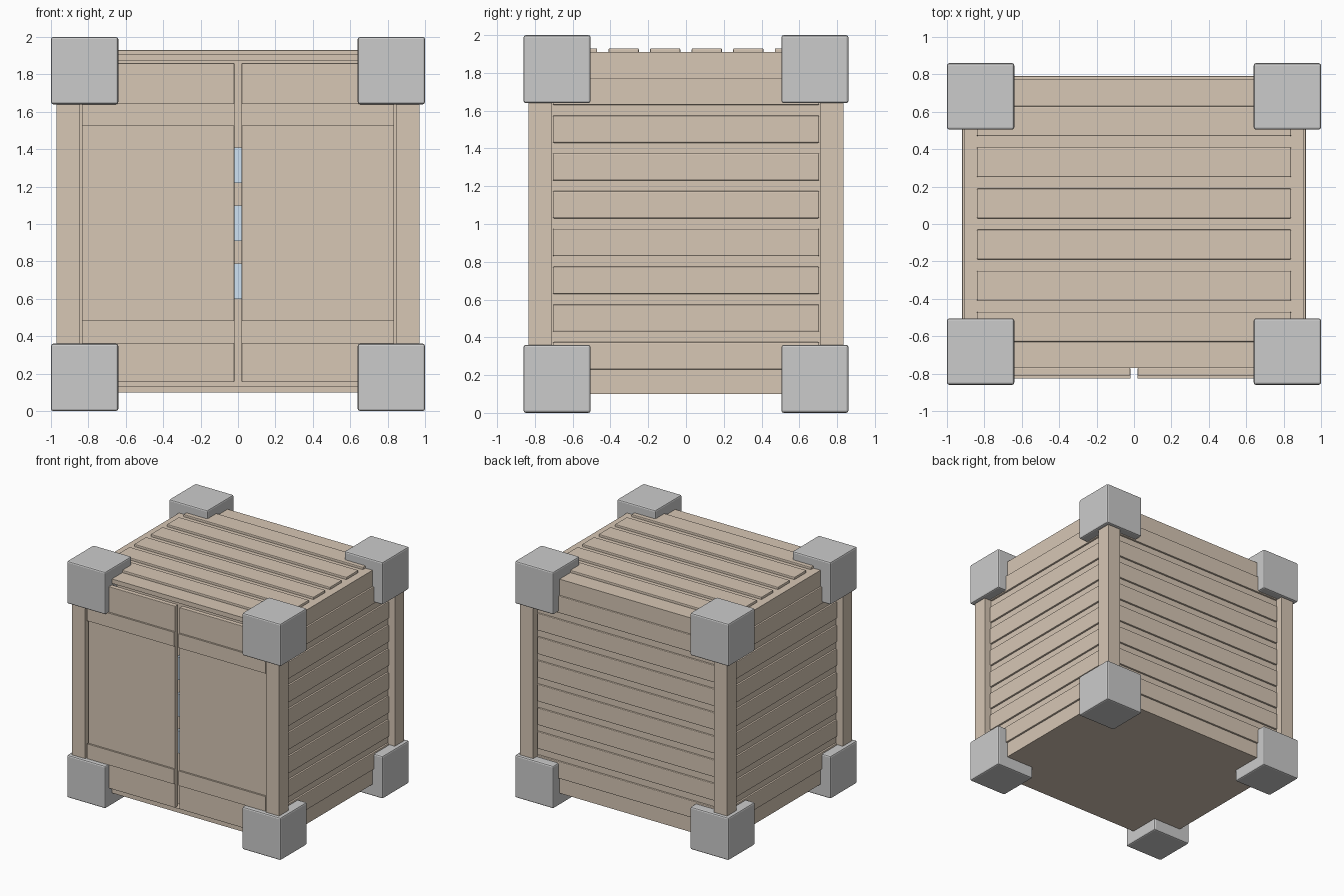
import bpy

if "Cube" in bpy.data.objects:
    bpy.data.objects.remove(bpy.data.objects["Cube"])

wood = bpy.data.materials.new("wood")
wood.diffuse_color = (0.68, 0.57, 0.46, 1)
wood.use_nodes = True
wood.node_tree.nodes["Principled BSDF"].inputs["Base Color"].default_value = wood.diffuse_color
pale = bpy.data.materials.new("pale_blue")
pale.diffuse_color = (0.62, 0.76, 0.9, 1)
pale.use_nodes = True
pale.node_tree.nodes["Principled BSDF"].inputs["Base Color"].default_value = pale.diffuse_color


def box(name, x, y, z, mat=None, bevel=0.0):
    """Box from (min, max) ranges, with optional small bevel."""
    (x0, x1), (y0, y1), (z0, z1) = x, y, z
    bpy.ops.mesh.primitive_cube_add(
        size=1, location=((x0 + x1) / 2, (y0 + y1) / 2, (z0 + z1) / 2))
    ob = bpy.context.object
    ob.name = name
    ob.scale = (abs(x1 - x0), abs(y1 - y0), abs(z1 - z0))
    bpy.ops.object.transform_apply(location=False, rotation=False, scale=True)
    if mat:
        ob.data.materials.append(mat)
    if bevel:
        m = ob.modifiers.new("bevel", 'BEVEL')
        m.width = bevel
        m.segments = 2
    return ob


# Main body with a shallow door opening cut in the front
body = box("body", (-0.905, 0.905), (-0.77, 0.775), (0.1, 1.91), wood)
cutter = box("door_opening_cutter", (-0.845, 0.845), (-0.9, -0.70), (0.135, 1.872))
cutter.hide_render = True
cutter.hide_set(True)
cut = body.modifiers.new("door_opening", 'BOOLEAN')
cut.operation = 'DIFFERENCE'
cut.object = cutter
cut.solver = 'EXACT'

# Corner posts and metal corner blocks
for sx in (-1, 1):
    for sy in (-1, 1):
        box("corner_post", (sx * 0.845, sx * 0.97), (sy * 0.71, sy * 0.835),
            (0.1, 1.9), wood)
        for z in ((0, 0.36), (1.64, 2.0)):
            box("corner_block", (sx * 0.64, sx), (sy * 0.505, sy * 0.86), z,
                bevel=0.012)

# Horizontal slats on both sides and the back
for i in range(8):
    zc = 0.302 + 0.2 * i
    z = (zc - 0.072, zc + 0.072)
    for sx in (-1, 1):
        box("side_slat", (sx * 0.895, sx * 0.92), (-0.705, 0.705), z, wood, 0.006)
    box("back_slat", (-0.84, 0.84), (0.765, 0.79), z, wood, 0.006)

# Top slats
for i in range(6):
    yc = -0.55 + 0.22 * i
    box("top_slat", (-0.84, 0.84), (yc - 0.08, yc + 0.08), (1.9, 1.93), wood, 0.006)

# Double doors with raised cross bands
for s in (-1, 1):
    x = (s * 0.02, s * 0.835)
    box("door", x, (-0.81, -0.77), (0.155, 1.86), wood, 0.003)
    for z in ((0.36, 0.485), (1.525, 1.645)):
        box("door_band", x, (-0.825, -0.80), z, wood)

# Small plates behind the gap between the doors
for z in (0.695, 1.005, 1.315):
    box("latch_plate", (-0.04, 0.04), (-0.765, -0.69), (z - 0.095, z + 0.095), pale)
